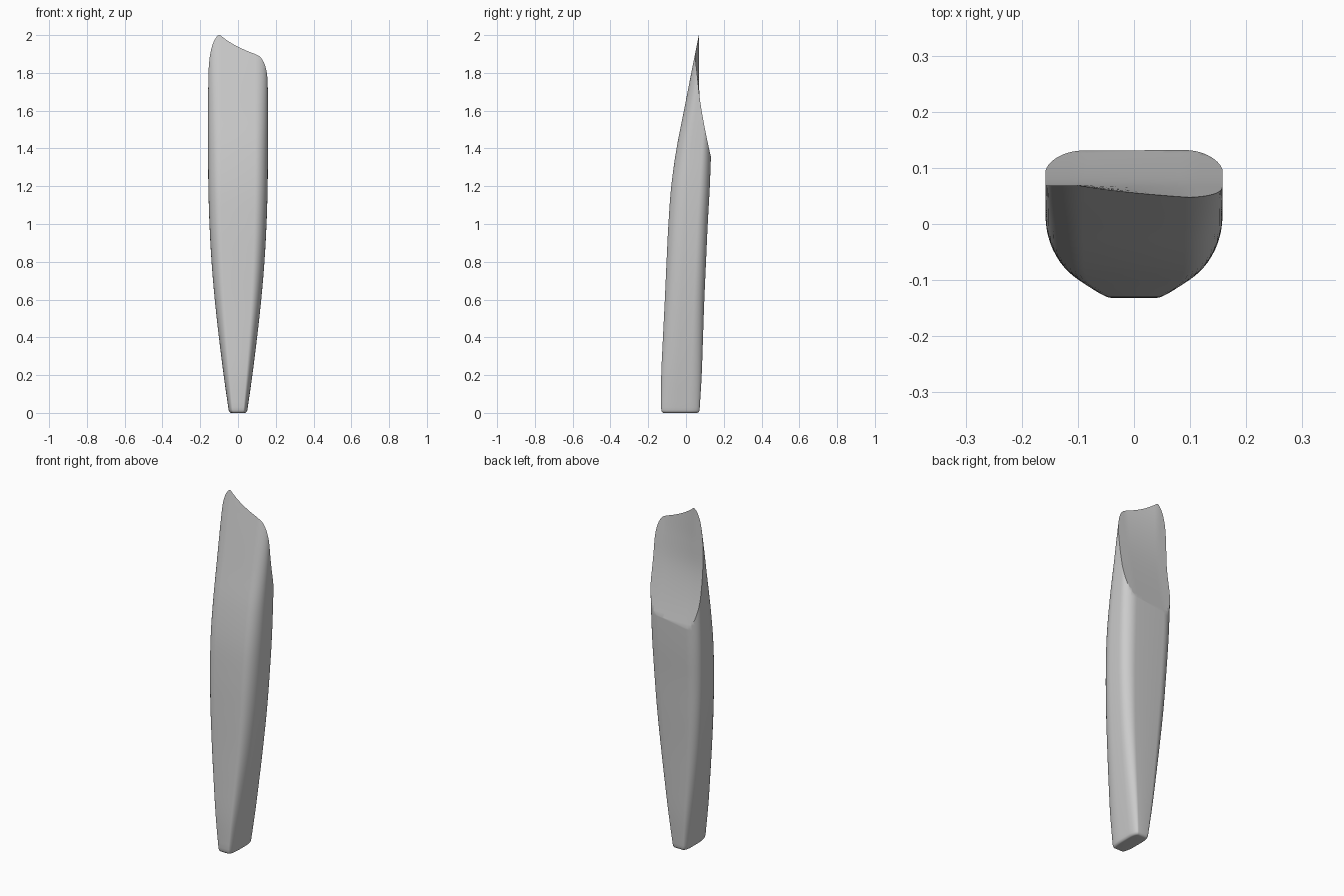
import bpy, bmesh, math

old = bpy.data.objects.get("Cube")
if old:
    bpy.data.objects.remove(old)


def curve(rows, z):
    """Smooth interpolation through rows of (z, a, b, ...)."""
    i = max(k for k in range(len(rows) - 1) if k == 0 or rows[k][0] <= z)
    p, q = rows[i], rows[i + 1]
    o, r = rows[max(i - 1, 0)], rows[min(i + 2, len(rows) - 1)]
    d = q[0] - p[0]
    t = (z - p[0]) / d
    out = []
    for c in range(1, len(p)):
        m0 = (q[c] - o[c]) / (q[0] - o[0]) * d
        m1 = (r[c] - p[c]) / (r[0] - p[0]) * d
        out.append((2*t**3 - 3*t*t + 1) * p[c] + (t**3 - 2*t*t + t) * m0
                   + (3*t*t - 2*t**3) * q[c] + (t**3 - t*t) * m1)
    return out


def section(w, front, back, n=12):
    """Rounded outline with deep front corners and tighter back corners."""
    depth, rx = back - front, 0.43 * w
    rf, rb = 0.42 * depth, 0.27 * depth
    pts = []
    for sx, cy, ry, start in ((1, back - rb, rb, 0), (-1, back - rb, rb, 90),
                              (-1, front + rf, rf, 180), (1, front + rf, rf, 270)):
        for k in range(n + 1):
            a = math.radians(start + 90 * k / n)
            pts.append((sx * (w - rx) + rx * math.cos(a), cy + ry * math.sin(a)))
    return pts


def loft(name, rings, material):
    bm = bmesh.new()
    loops = [[bm.verts.new(p) for p in ring] for ring in rings]
    for a, b in zip(loops, loops[1:]):
        for i in range(len(a)):
            j = (i + 1) % len(a)
            bm.faces.new((a[i], a[j], b[j], b[i]))
    bm.faces.new(loops[0][::-1])
    bm.faces.new(loops[-1])
    bmesh.ops.recalc_face_normals(bm, faces=bm.faces)
    mesh = bpy.data.meshes.new(name)
    bm.to_mesh(mesh)
    bm.free()
    mesh.materials.append(material)
    obj = bpy.data.objects.new(name, mesh)
    bpy.context.collection.objects.link(obj)
    return obj


grey = bpy.data.materials.new("neutral grey")
grey.use_nodes = True
grey.diffuse_color = (0.6, 0.6, 0.6, 1)
grey.node_tree.nodes["Principled BSDF"].inputs["Base Color"].default_value = (0.6, 0.6, 0.6, 1)

# Body: height, half width, front y, back y
body_rows = [(0.03, 0.052, -0.132, 0.073), (0.2, 0.076, -0.131, 0.083),
             (0.4, 0.101, -0.122, 0.09), (0.6, 0.123, -0.112, 0.097),
             (0.8, 0.14, -0.103, 0.106), (1.0, 0.151, -0.093, 0.115),
             (1.2, 0.157, -0.078, 0.126), (1.4, 0.158, -0.05, 0.133),
             (1.6, 0.158, -0.011, 0.136), (1.8, 0.157, 0.028, 0.14),
             (2.0, 0.155, 0.068, 0.16), (2.1, 0.153, 0.088, 0.18)]
rings = []
# Rounded foot
for k in range(6):
    a = math.radians(90 * k / 6)
    inset = 0.014 * (1 - math.sin(a))
    rings.append([(x, y, 0.02 * (1 - math.cos(a)))
                  for x, y in section(0.05 - inset, -0.131 + inset, 0.072 - inset)])
for k in range(70):
    z = 0.03 + 2.07 * k / 69
    rings.append([(x, y, z) for x, y in section(*curve(body_rows, z))])
body = loft("chisel_body", rings, grey)

# Twisted hollow bevel on the back: height, y near the right side, y near the left side
bevel_rows = [(1.2, 0.163, 0.175), (1.33, 0.13, 0.138), (1.5, 0.094, 0.101),
              (1.65, 0.073, 0.075), (1.8, 0.069, 0.058), (1.9, 0.069, 0.047),
              (2.0, 0.069, 0.035), (2.2, 0.07, 0.015)]
rings = []
for k in range(41):
    z = 1.2 + k / 40
    right, left = curve(bevel_rows, z)
    ring = []
    for i in range(25):
        x = -0.2 + 0.4 * i / 24
        t = min(max((x + 0.1) / 0.2, 0), 1)
        ring.append((x, right + (left - right) * t, z))
    rings.append(ring + [(0.2, 0.5, z), (-0.2, 0.5, z)])
cutter = loft("bevel_cutter", rings, grey)
cutter.hide_render = True

cut = body.modifiers.new("back bevel", "BOOLEAN")
cut.operation = "DIFFERENCE"
cut.solver = "EXACT"
cut.object = cutter
bpy.ops.object.select_all(action="DESELECT")
body.select_set(True)
bpy.context.view_layer.objects.active = body
bpy.ops.object.modifier_apply(modifier=cut.name)
bpy.data.objects.remove(cutter)
bpy.ops.object.shade_smooth_by_angle(angle=math.radians(35))
